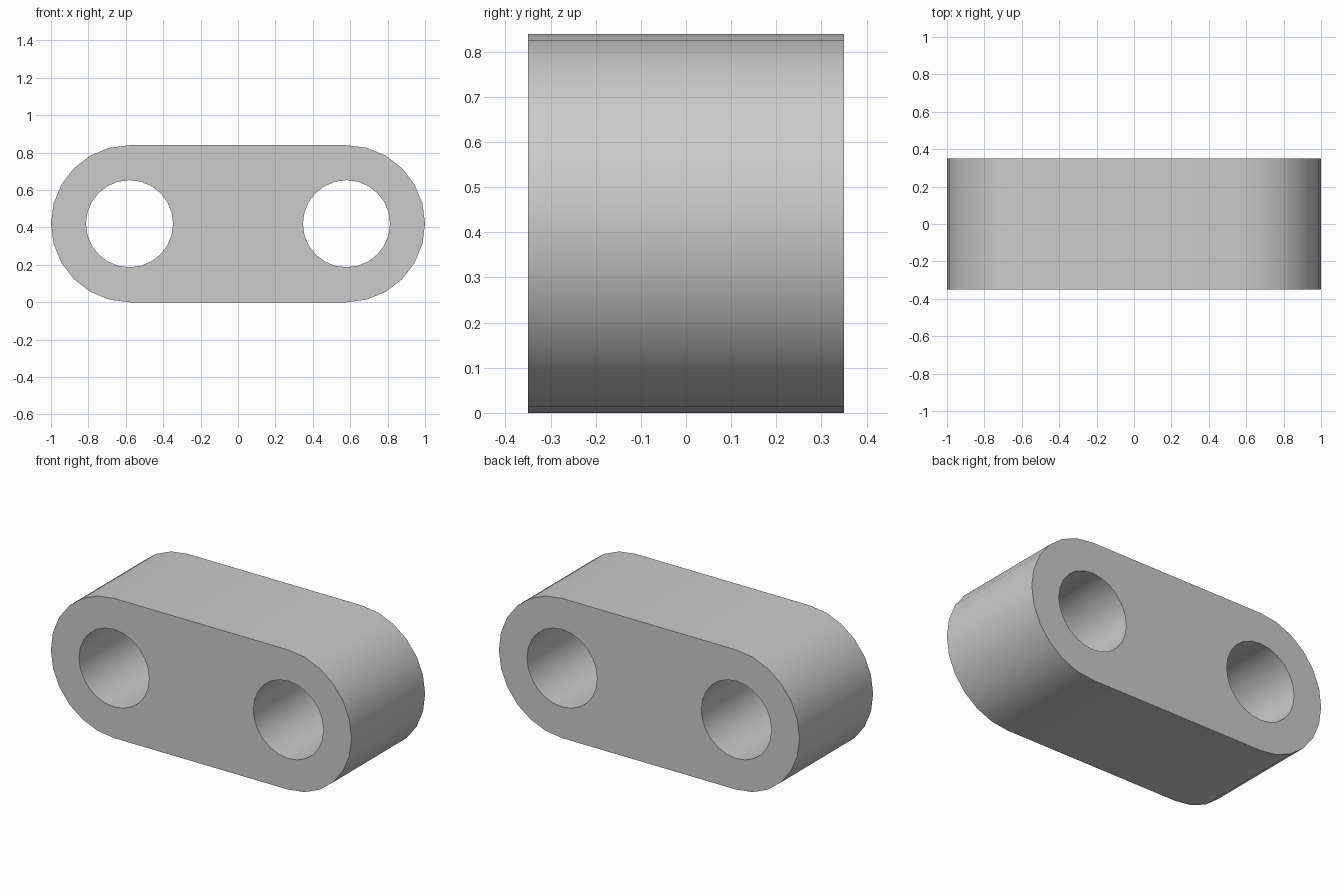
import bpy
import bmesh
from math import pi, cos, sin

cube = bpy.data.objects.get("Cube")
if cube:
    bpy.data.objects.remove(cube, do_unlink=True)

RADIUS = 0.42          # rounded ends
CENTRE = 1 - RADIUS    # distance of the end centres from the middle
HOLE = 0.233
DEPTH = 0.70
STEPS = 12             # segments per half circle


def arc(cx, radius, start, count):
    """Points on an arc in the front plane, one step apart."""
    angles = [start + pi * i / STEPS for i in range(count)]
    return [(cx + radius * cos(a), -DEPTH / 2, RADIUS + radius * sin(a)) for a in angles]


def add_loop(bm, points):
    verts = [bm.verts.new(p) for p in points]
    return [bm.edges.new((a, b)) for a, b in zip(verts, verts[1:] + verts[:1])]


# Front profile: rounded outline with two round holes
bm = bmesh.new()
outline = arc(CENTRE, RADIUS, -pi / 2, STEPS + 1) + arc(-CENTRE, RADIUS, pi / 2, STEPS + 1)
edges = add_loop(bm, outline)
for side in (-1, 1):
    edges += add_loop(bm, arc(side * CENTRE, HOLE, 0, 2 * STEPS))
bmesh.ops.triangle_fill(bm, edges=edges, use_beauty=True, normal=(0, -1, 0))

# Extrude to full depth
result = bmesh.ops.extrude_face_region(bm, geom=bm.faces[:], use_keep_orig=True)
moved = [g for g in result["geom"] if isinstance(g, bmesh.types.BMVert)]
bmesh.ops.translate(bm, verts=moved, vec=(0, DEPTH, 0))
bmesh.ops.recalc_face_normals(bm, faces=bm.faces[:])

mesh = bpy.data.meshes.new("link_block")
bm.to_mesh(mesh)
bm.free()
block = bpy.data.objects.new("link_block", mesh)
bpy.context.collection.objects.link(block)

# Plain grey material
grey = bpy.data.materials.new("light_grey")
grey.use_nodes = True
colour = (0.6, 0.6, 0.6, 1)
grey.diffuse_color = colour
grey.node_tree.nodes["Principled BSDF"].inputs["Base Color"].default_value = colour
mesh.materials.append(grey)

# Smooth curved walls, sharp rims
bpy.ops.object.select_all(action="DESELECT")
block.select_set(True)
bpy.context.view_layer.objects.active = block
bpy.ops.object.shade_smooth_by_angle(angle=pi / 6)
